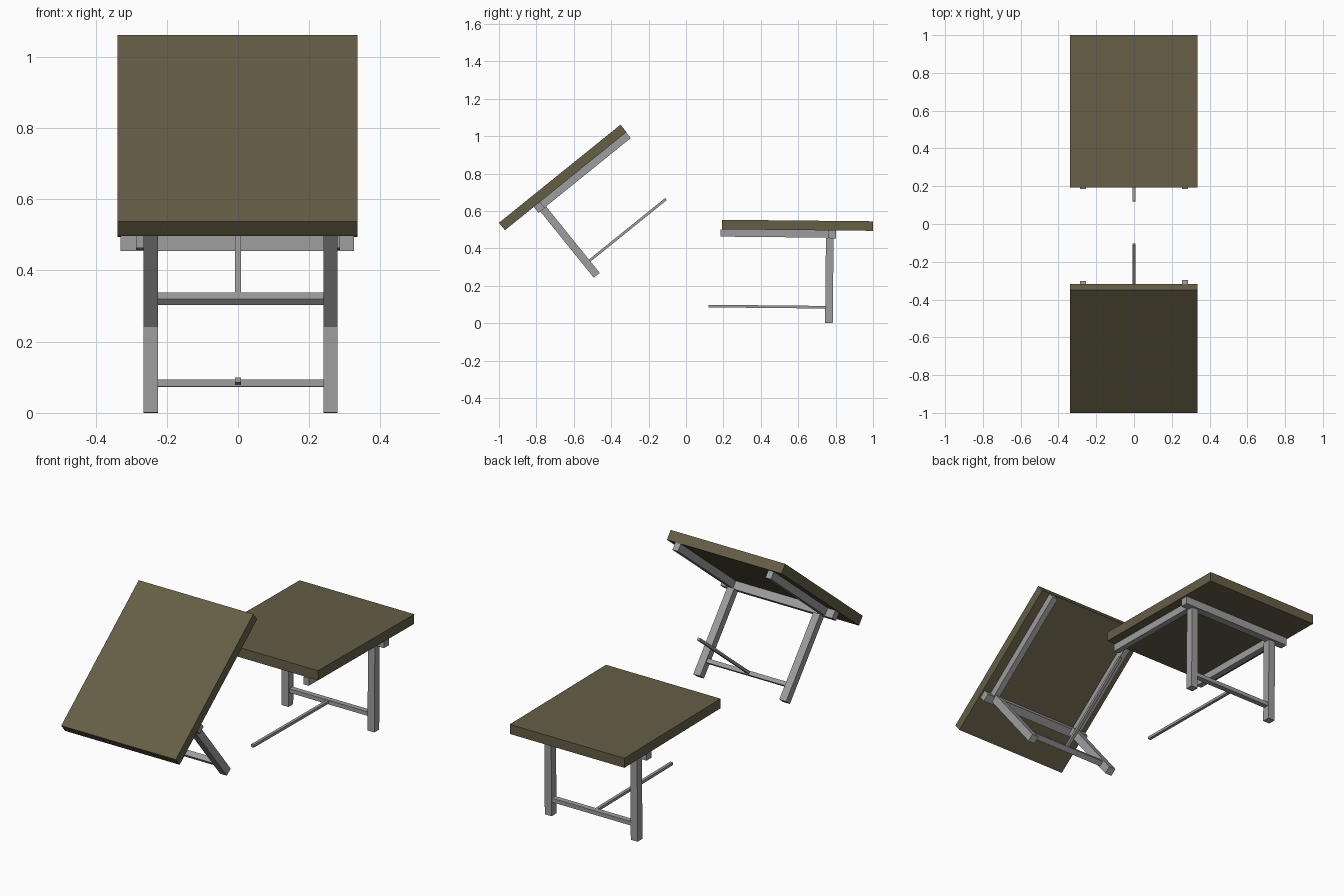
import bpy, bmesh, math
from mathutils import Matrix, Vector

cube = bpy.data.objects.get("Cube")
if cube:
    bpy.data.objects.remove(cube, do_unlink=True)


def make_material(name, rgb):
    mat = bpy.data.materials.new(name)
    mat.use_nodes = True
    color = (*rgb, 1)
    mat.diffuse_color = color
    mat.node_tree.nodes["Principled BSDF"].inputs["Base Color"].default_value = color
    return mat


WOOD = make_material("olive brown board", (0.13, 0.112, 0.062))
METAL = make_material("grey frame", (0.34, 0.34, 0.34))


def box(name, frame, x, u, d, mat):
    """Box from (min, max) ranges: x across, u along the board, d below its top face."""
    centre = Vector([(a + b) / 2 for a, b in (x, u, d)])
    size = [b - a for a, b in (x, u, d)]
    bm = bmesh.new()
    bmesh.ops.create_cube(bm, size=1)
    bm.transform(frame @ Matrix.Translation(centre) @ Matrix.Diagonal((*size, 1)))
    bmesh.ops.recalc_face_normals(bm, faces=bm.faces)
    mesh = bpy.data.meshes.new(name)
    bm.to_mesh(mesh)
    bm.free()
    mesh.materials.append(mat)
    obj = bpy.data.objects.new(name, mesh)
    bpy.context.collection.objects.link(obj)


def half_table(prefix, edge_y, edge_z, angle, length, rail_ends, strut_end):
    # Frame at the outer top edge; the board runs inward from there
    inward = -math.copysign(1, edge_y)
    c, s = math.cos(angle), math.sin(angle)
    frame = Matrix(((1, 0, 0, 0),
                    (0, inward * c, inward * s, edge_y),
                    (0, s, -c, edge_z),
                    (0, 0, 0, 1)))

    def part(name, *args):
        box(prefix + "_" + name, frame, *args)

    # Board and the frame under it
    part("board", (-0.338, 0.335), (0, length), (0, 0.051), WOOD)
    part("apron", (-0.33, 0.326), (0.198, 0.24), (0.051, 0.093), METAL)
    for side, x, end in zip(("right", "left"), (-0.27, 0.27), rail_ends):
        part(side + "_rail", (x - 0.016, x + 0.016), (0.24, end), (0.051, 0.09), METAL)
    # Legs, stretcher and loose strut
    for side, x in (("right", -0.245), ("left", 0.26)):
        part(side + "_leg", (x - 0.02, x + 0.02), (0.21, 0.251), (0.091, 0.547), METAL)
    part("stretcher", (-0.225, 0.24), (0.215, 0.244), (0.453, 0.474), METAL)
    part("strut", (-0.008, 0.008), (0.244, strut_end), (0.455, 0.469), METAL)


half_table("back", 1.0, 0.545, math.radians(0.57), 0.807, (0.814, 0.814), 0.875)
half_table("front", -1.0, 0.537, math.radians(38.9), 0.835, (0.823, 0.833), 0.775)
